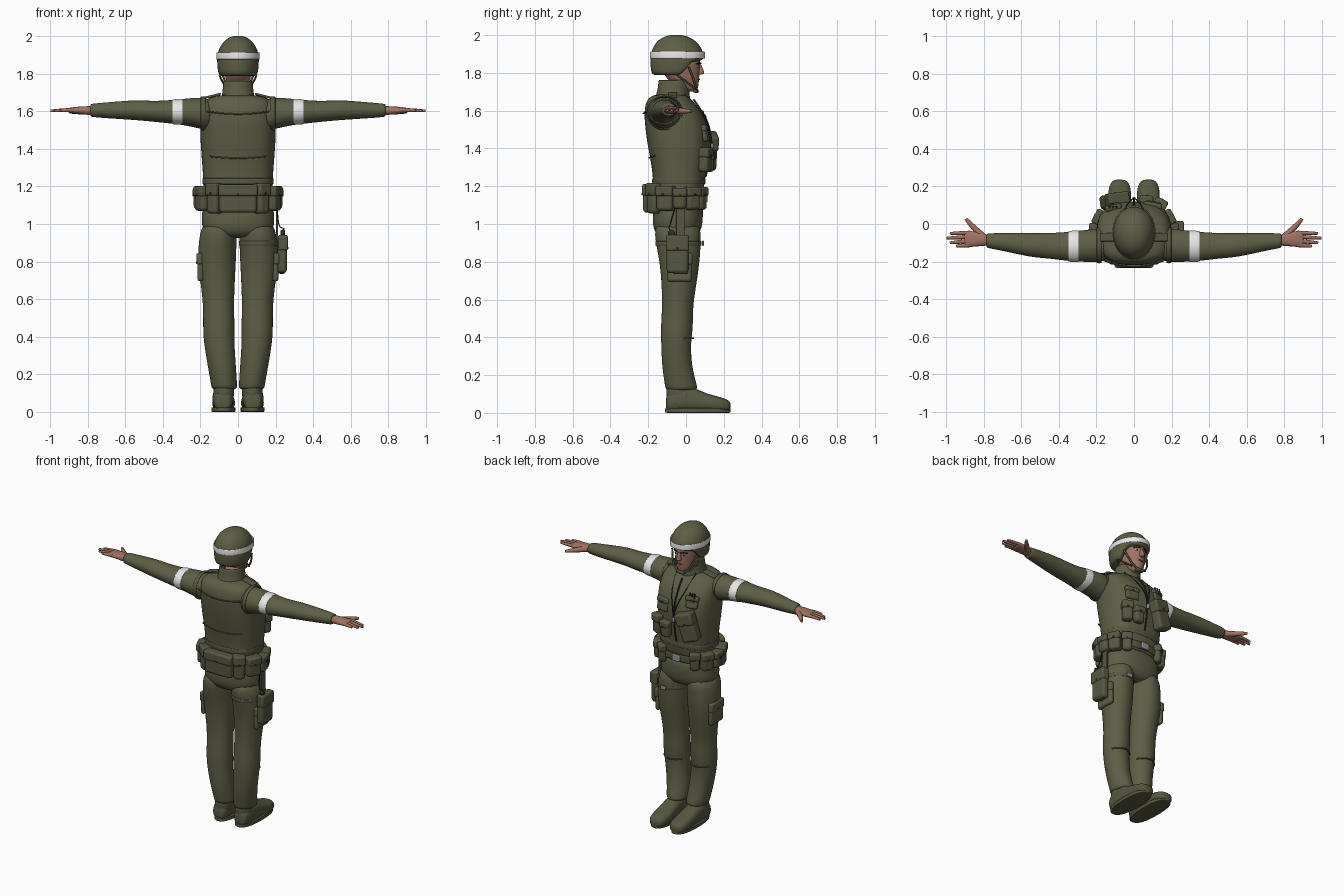
import bpy, bmesh, math
from math import sin, cos, radians
from mathutils import Matrix, Vector, Euler

default_cube = bpy.data.objects.get("Cube")
if default_cube:
    bpy.data.objects.remove(default_cube, do_unlink=True)


def material(name, red, green, blue):
    mat = bpy.data.materials.new(name)
    mat.use_nodes = True
    mat.diffuse_color = (red, green, blue, 1)
    shader = mat.node_tree.nodes["Principled BSDF"]
    shader.inputs["Base Color"].default_value = (red, green, blue, 1)
    shader.inputs["Roughness"].default_value = 0.8
    return mat


OLIVE = material("olive cloth", .112, .112, .06)
GEAR = material("olive webbing", .095, .097, .052)
SKIN = material("skin", .36, .165, .12)
LIPS = material("lips", .25, .08, .065)
WHITE = material("white cloth", .8, .8, .8)
DARK = material("dark strap", .025, .025, .02)
METAL = material("grey metal", .3, .3, .3)


def finish(name, bm, mat):
    bmesh.ops.recalc_face_normals(bm, faces=bm.faces[:])
    mesh = bpy.data.meshes.new(name)
    bm.to_mesh(mesh)
    bm.free()
    mesh.materials.append(mat)
    obj = bpy.data.objects.new(name, mesh)
    bpy.context.collection.objects.link(obj)
    return obj


def power(value, p):
    return math.copysign(abs(value) ** (2 / p), value)


def loft(name, sections, mat, axis="z", p=2.0, caps=True, side=1, floor=None, thick=0, count=16):
    """Skin rounded cross-sections (position, centre a, centre b, radius a, radius b)."""
    bm = bmesh.new()
    rings = []
    for t, ca, cb, ra, rb in sections:
        ring = []
        for i in range(count):
            turn = math.tau * i / count
            a, b = ca + ra * power(cos(turn), p), cb + rb * power(sin(turn), p)
            x, y, z = {"x": (t, a, b), "y": (a, t, b), "z": (a, b, t)}[axis]
            if floor:
                z = max(z, floor(y))
            ring.append(bm.verts.new((x * side, y, z)))
        rings.append(ring)
    for low, high in zip(rings, rings[1:]):
        for i in range(count):
            j = (i + 1) % count
            bm.faces.new((low[i], low[j], high[j], high[i]))
    if caps:
        bm.faces.new(rings[0])
        bm.faces.new(rings[-1])
    obj = finish(name, bm, mat)
    if thick:
        solid = obj.modifiers.new("thickness", "SOLIDIFY")
        solid.thickness = thick
    obj.modifiers.new("smooth", "SUBSURF").levels = 2
    obj.modifiers["smooth"].render_levels = 2
    return obj


def box(name, place, size, mat, turn=(0, 0, 0), bevel=.012):
    bm = bmesh.new()
    bmesh.ops.create_cube(bm, size=1, matrix=Matrix.Diagonal((*size, 1)))
    obj = finish(name, bm, mat)
    obj.location = place
    obj.rotation_euler = [radians(a) for a in turn]
    mod = obj.modifiers.new("bevel", "BEVEL")
    mod.width, mod.segments = min(bevel, min(size) * .45), 3
    return obj


def pouch(name, place, size, turn=(0, 0, 0), mat=GEAR):
    """Soft box with an overlapping flap and a snap; its outer side is local +y."""
    w, d, h = size
    spin = Euler([radians(a) for a in turn]).to_matrix()
    at = lambda x, y, z: Vector(place) + spin @ Vector((x, y, z))
    box(name, place, size, mat, turn, .018)
    box(name + "_flap", at(0, .004, h * .3), (w + .008, d + .004, h * .42), mat, turn)
    box(name + "_snap", at(0, d / 2 + .006, h * .16), (.012, .004, .012), DARK, turn)


def tube(name, points, radius, mat, tips=None):
    curve = bpy.data.curves.new(name, "CURVE")
    curve.dimensions = "3D"
    curve.bevel_depth, curve.bevel_resolution, curve.use_fill_caps = radius, 3, True
    line = curve.splines.new("NURBS")
    line.points.add(len(points) - 1)
    for i, (knot, co) in enumerate(zip(line.points, points)):
        knot.co = (*co, 1)
        knot.radius = tips[i] if tips else 1
    line.use_endpoint_u, line.order_u = True, 3
    helper = bpy.data.objects.new(name + "_path", curve)
    mesh = bpy.data.meshes.new_from_object(helper)
    bpy.data.objects.remove(helper)
    mesh.materials.clear()
    mesh.materials.append(mat)
    obj = bpy.data.objects.new(name, mesh)
    bpy.context.collection.objects.link(obj)


# Torso, pelvis and collar
loft("vest_torso", [(1.08, 0, -.045, .185, .125), (1.2, 0, -.038, .187, .137), (1.3, 0, -.035, .192, .147),
     (1.42, 0, -.04, .203, .167), (1.52, 0, -.05, .205, .17), (1.6, 0, -.07, .205, .155),
     (1.66, 0, -.09, .19, .12), (1.69, 0, -.085, .11, .085)], OLIVE, p=2.6)
loft("vest_hem", [(z, 0, -.038, .193, .144) for z in (1.21, 1.245)], GEAR, p=2.6, caps=False, thick=.006)
loft("pelvis", [(1.14, 0, -.04, .186, .13), (1.06, 0, -.042, .195, .135), (.99, 0, -.045, .2, .135),
     (.945, 0, -.045, .17, .115), (.925, 0, -.045, .09, .08)], OLIVE, p=2.4)
loft("collar", [(1.65, 0, -.075, .095, .1), (1.7, 0, -.066, .084, .086), (1.765, 0, -.064, .08, .084)],
     OLIVE, caps=False, thick=.01)
tube("vest_zip", [(0, .104, 1.25), (0, .13, 1.36), (0, .131, 1.48), (0, .105, 1.57), (0, .04, 1.66)], .005, DARK)
tube("back_yoke_seam", [(-.17, -.19, 1.6), (-.08, -.228, 1.585), (.08, -.228, 1.585), (.17, -.19, 1.6)], .004, GEAR)
tube("back_waist_seam", [(-.15, -.165, 1.36), (-.07, -.196, 1.35), (.07, -.196, 1.35), (.15, -.165, 1.36)], .004, GEAR)

# Arms, hands, legs and boots, mirrored
for side, label in ((1, "left_"), (-1, "right_")):
    loft(label + "sleeve", [(.13, -.115, 1.58, .08, .085), (.2, -.115, 1.59, .092, .086), (.27, -.117, 1.596, .086, .074),
         (.35, -.12, 1.597, .079, .064), (.45, -.116, 1.599, .069, .056), (.53, -.114, 1.606, .066, .055),
         (.62, -.104, 1.606, .058, .049), (.71, -.094, 1.605, .047, .042), (.78, -.089, 1.605, .04, .036),
         (.786, -.089, 1.605, .036, .032)], OLIVE, "x", side=side)
    loft(label + "armhole_trim", [(x, -.113, 1.588, .099, .094) for x in (.172, .2)], GEAR, "x",
         caps=False, side=side, thick=.01)
    loft(label + "armband", [(x, -.119, 1.597, r, r - .016) for x, r in ((.292, .088), (.352, .084))], WHITE, "x",
         caps=False, side=side, thick=.005)
    loft(label + "palm", [(.765, -.087, 1.604, .029, .025), (.81, -.083, 1.604, .034, .023), (.85, -.08, 1.605, .042, .02),
         (.89, -.079, 1.605, .044, .016), (.905, -.079, 1.605, .038, .011)], SKIN, "x", p=2.4, side=side)
    for number, (start, tip, reach) in enumerate(((-.112, -.118, .945), (-.09, -.1, .98), (-.068, -.075, .998), (-.047, -.05, .98))):
        tube(label + f"finger_{number}", [(side * .87, start, 1.606), (side * .93, (start + tip) / 2, 1.607),
             (side * reach, tip, 1.602)], .0115, SKIN, (1, .95, .6))
    tube(label + "thumb", [(side * .8, -.07, 1.602), (side * .85, -.025, 1.598), (side * .895, .028, 1.597)],
         .017, SKIN, (1.1, 1, .5))
    loft(label + "trouser_leg", [(1.02, .095, -.045, .095, .125), (.92, .108, -.043, .103, .125), (.8, .113, -.033, .104, .108),
         (.68, .108, -.037, .092, .094), (.56, .103, -.045, .083, .082), (.45, .102, -.048, .086, .088),
         (.38, .102, -.053, .083, .08), (.25, .087, -.05, .077, .08), (.14, .073, -.025, .07, .087),
         (.115, .073, -.023, .07, .087)], OLIVE, side=side)
    tube(label + "knee_seam", [(side * x, y, .395) for x, y in ((.17, -.01), (.14, .038), (.06, .038), (.03, -.01))], .005, GEAR)
    pouch(label + "cargo_pocket", (side * .2, -.035, .77), (.13, .03, .15), (0, 0, -90 * side), OLIVE)
    loft(label + "boot", [(-.108, .08, .05, .035, .04), (-.085, .08, .06, .052, .06), (-.01, .08, .075, .058, .075),
         (.06, .079, .063, .057, .063), (.12, .077, .05, .062, .049), (.19, .076, .042, .062, .041),
         (.225, .076, .036, .045, .032), (.237, .076, .032, .025, .02)], GEAR, "y", p=2.4, side=side, floor=lambda y: .012)
    loft(label + "boot_shaft", [(z, .076, -.04, .056, .066) for z in (.06, .1, .16)], GEAR, side=side)
    loft(label + "boot_sole", [(z, .077, .063, .065, .177) for z in (0, .001, .024, .025)], GEAR, p=2.5, side=side)
    for step in range(4):
        y, z = .025 + step * .025, .137 - step * .011
        tube(label + f"lace_{step}", [(side * .05, y, z - .014), (side * .077, y, z + .005), (side * .105, y, z - .014)], .004, DARK)

# Head and face, looking along +y
loft("head", [(1.7, 0, .02, .026, .03), (1.715, 0, .018, .044, .046), (1.75, 0, -.008, .062, .078),
     (1.8, 0, -.026, .073, .1), (1.85, 0, -.032, .079, .11), (1.9, 0, -.035, .078, .108)], SKIN)
loft("neck", [(1.62, 0, -.055, .07, .07), (1.7, 0, -.045, .06, .063), (1.76, 0, -.035, .058, .063)], SKIN)
loft("nose", [(1.79, 0, .076, .012, .01), (1.8, 0, .079, .018, .02), (1.815, 0, .074, .012, .018),
     (1.85, 0, .07, .009, .01)], SKIN)
tube("mouth", [(-.024, .06, 1.764), (0, .08, 1.768), (.024, .06, 1.764)], .006, LIPS, (.4, 1, .4))
for side, label in ((1, "left_"), (-1, "right_")):
    box(label + "eye", (side * .031, .066, 1.834), (.022, .006, .009), WHITE, (0, 0, -22 * side))
    box(label + "pupil", (side * .031, .068, 1.834), (.009, .006, .009), DARK, (0, 0, -22 * side))
    tube(label + "eyebrow", [(side * .014, .079, 1.85), (side * .033, .074, 1.854), (side * .052, .057, 1.847)], .004, DARK)
    tube(label + "chin_strap_front", [(side * .094, .015, 1.83), (side * .075, .04, 1.77), (side * .045, .055, 1.715),
         (0, .062, 1.7)], .006, GEAR)
    tube(label + "chin_strap_back", [(side * .098, -.05, 1.79), (side * .085, 0, 1.755), (side * .055, .045, 1.72)], .005, GEAR)
box("chin_cup", (0, .052, 1.705), (.055, .03, .022), GEAR)

# Helmet with the rim raised over the face, and its band
loft("helmet", [(1.77, 0, -.056, .1, .122), (1.82, 0, -.052, .109, .136), (1.88, 0, -.047, .113, .143),
     (1.925, 0, -.047, .106, .134), (1.965, 0, -.05, .084, .108), (1.992, 0, -.052, .052, .068),
     (2.002, 0, -.053, .018, .024)], OLIVE, floor=lambda y: 1.77 + .095 * min(1, max(0, (y + .03) / .06)), count=32)
loft("helmet_band", [(1.875, 0, -.045, .117, .148), (1.915, 0, -.045, .115, .146)], WHITE, caps=False, thick=.004, count=32)

# Belt with pouches placed around it by angle
loft("belt", [(z, 0, -.042, .202, .147) for z in (1.11, 1.165)], GEAR, p=2.3, caps=False, thick=.008)
box("belt_buckle", (0, .108, 1.138), (.06, .012, .045), METAL)
belt = [("rear", -90, .2, .06, .15), ("first_rear", -128, .07, .07, .16), ("second_rear", -52, .07, .07, .16)]
for tag, angles in (("left", (-24, 3, 28, 52)), ("right", (204, 177, 152, 128))):
    for angle, size in zip(angles, ((.09, .075, .13), (.07, .07, .11), (.075, .065, .12), (.06, .045, .12))):
        belt.append((f"{tag}_{angle}", angle, *size))
for tag, angle, w, d, h in belt:
    a = radians(angle)
    pouch(f"belt_pouch_{tag}", (.2 * cos(a), -.042 + .155 * sin(a), 1.135), (w, d, h), (0, 0, angle - 90))

# Holster hanging at the thigh
box("holster_hanger", (.208, -.03, 1.0), (.012, .045, .2), GEAR, bevel=.004)
pouch("holster", (.235, -.045, .84), (.115, .05, .2), (0, 0, -90))
box("holster_tip", (.232, -.03, .765), (.042, .08, .06), GEAR)
box("pistol_grip", (.238, -.07, .935), (.026, .035, .07), DARK, (25, 0, 0))
tube("pistol_cord", [(.21, -.06, 1.08), (.212, -.09, .98), (.25, -.09, .98), (.245, -.075, .95)], .003, DARK)
loft("thigh_strap", [(z, .11, -.04, .108, .126) for z in (.885, .91)], GEAR, caps=False, thick=.005)
box("thigh_strap_clip", (.11, .09, .898), (.04, .01, .028), METAL)

# Chest pouches, radio, pens and whistle cord
pouch("chest_bag", (-.105, .122, 1.385), (.11, .075, .19), (0, 18, 8))
pouch("chest_pouch_inner", (.065, .122, 1.33), (.065, .05, .11), (0, 0, -5))
pouch("chest_pouch_outer", (.137, .1, 1.34), (.065, .06, .13), (0, 0, -28))
pouch("chest_pocket_upper", (.1, .1, 1.48), (.09, .03, .09), (12, 0, -10))
pouch("pen_pocket", (-.11, .09, 1.54), (.08, .03, .08), (18, 0, 10))
for step in range(3):
    x = -.13 + step * .018
    tube(f"pen_{step}", [(x, .1, 1.55), (x, .088, 1.6)], .005, DARK)
for side, label in ((1, "left_"), (-1, "right_")):
    tube(label + "whistle_cord", [(side * .07, -.01, 1.69), (side * .05, .09, 1.59), (side * .012, .132, 1.5), (0, .137, 1.42)], .0035, DARK)
    box(label + "shoulder_tab", (side * .135, -.07, 1.682), (.09, .045, .012), GEAR, (0, 14 * side, 0), .005)
box("whistle", (0, .138, 1.41), (.016, .014, .034), METAL)

# Smooth shading with crisp edges kept
bpy.ops.object.select_all(action="DESELECT")
for obj in bpy.context.scene.objects:
    if obj.type == "MESH":
        obj.select_set(True)
        bpy.context.view_layer.objects.active = obj
bpy.ops.object.shade_smooth_by_angle(angle=radians(45))
